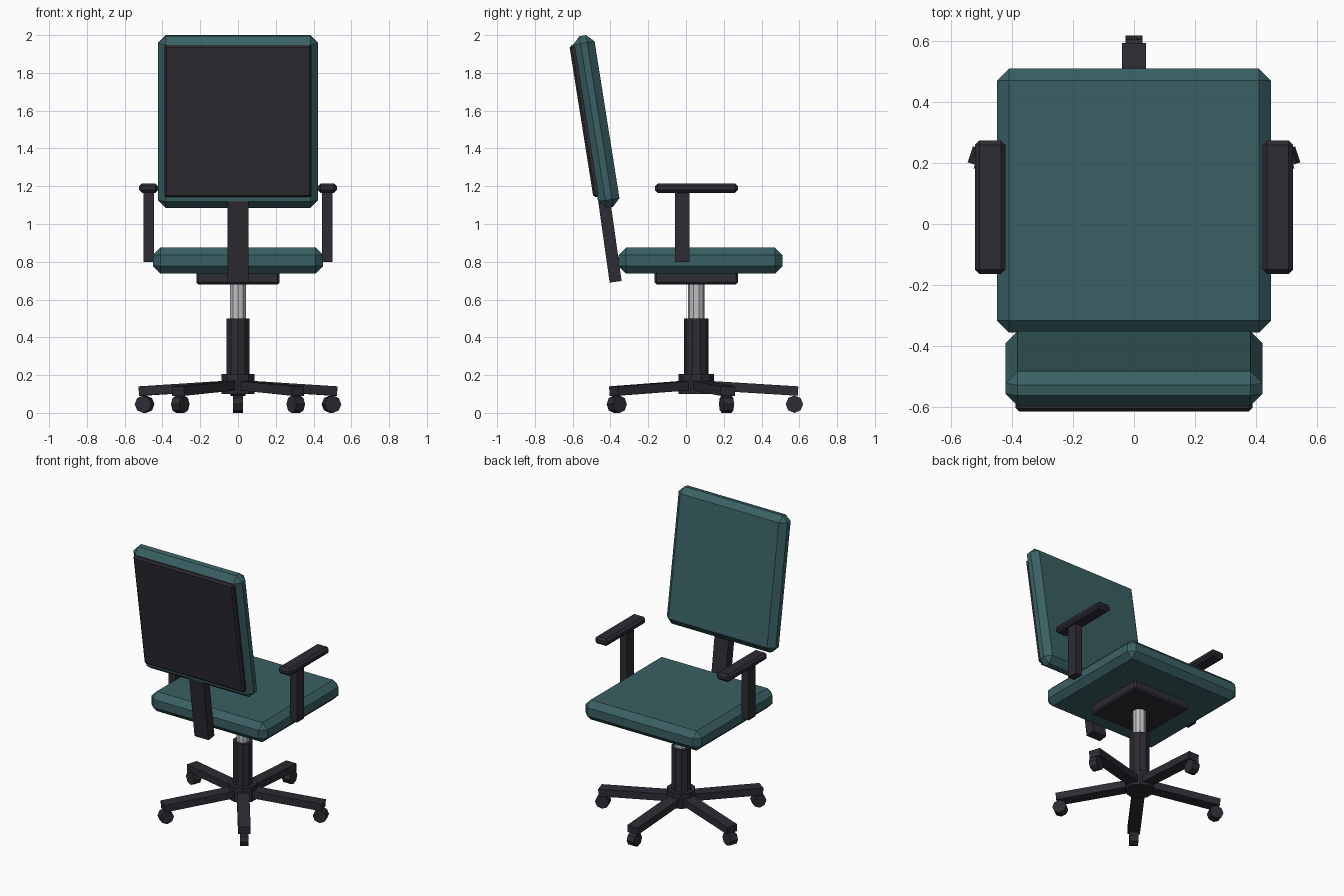
import bpy, math
from mathutils import Matrix

cube = bpy.data.objects.get("Cube")
if cube:
    bpy.data.objects.remove(cube, do_unlink=True)


def material(name, color):
    mat = bpy.data.materials.new(name)
    mat.use_nodes = True
    rgba = (*color, 1)
    mat.diffuse_color = rgba
    mat.node_tree.nodes["Principled BSDF"].inputs["Base Color"].default_value = rgba
    return mat


TEAL = material("teal fabric", (0.042, 0.118, 0.126))
DARK = material("dark plastic", (0.027, 0.025, 0.033))
STEEL = material("light steel", (0.52, 0.52, 0.54))


def finish(name, mat, bevel=0):
    ob = bpy.context.object
    ob.name = ob.data.name = name
    ob.data.materials.append(mat)
    if bevel:
        mod = ob.modifiers.new("chamfer", "BEVEL")
        mod.width = bevel
        mod.segments = 1
    return ob


def box(name, mat, center, size, bevel=0, tilt=0):
    """Box with chamfered edges, leaning about x by tilt."""
    bpy.ops.mesh.primitive_cube_add(size=1)
    ob = finish(name, mat, bevel)
    ob.data.transform(Matrix.Diagonal((*size, 1)))
    ob.location = center
    ob.rotation_euler.x = tilt
    return ob


def column(name, mat, radius, bottom, top):
    bpy.ops.mesh.primitive_cylinder_add(
        vertices=10, radius=radius, depth=top - bottom,
        location=(0, AXIS_Y, (bottom + top) / 2))
    return finish(name, mat)


AXIS_Y = 0.054           # the swivel axis
LEAN = math.radians(9)   # backrest recline

# Seat and its mounting plate
box("seat_cushion", TEAL, (0, 0.077, 0.806), (0.902, 0.868, 0.138), 0.04)
box("seat_plate", DARK, (0, AXIS_Y, 0.715), (0.44, 0.44, 0.07), 0.01)

# Backrest: cushion, rear shell and support bar
back = (0, -0.475, 1.543)
box("back_cushion", TEAL, back, (0.846, 0.92, 0.115)[::1] and (0.846, 0.115, 0.92), 0.04, LEAN)
offset = 0.055
box("back_shell", DARK,
    (0, back[1] - offset * math.cos(LEAN), back[2] - offset * math.sin(LEAN) + 0.012),
    (0.78, 0.05, 0.815), 0.012, LEAN)
box("back_support", DARK, (0, -0.415, 0.996), (0.11, 0.064, 0.61), 0, math.radians(8))

# Arms
for side, x in (("left", 0.473), ("right", -0.473)):
    box(side + "_arm_post", DARK, (x, -0.02, 0.99), (0.054, 0.075, 0.38))
    box(side + "_arm_pad", DARK, (x, 0.055, 1.19), (0.1, 0.44, 0.05), 0.015)

# Central column
column("gas_lift", STEEL, 0.044, 0.45, 0.69)
column("lift_sleeve", DARK, 0.065, 0.18, 0.5)
column("base_hub", DARK, 0.093, 0.1, 0.205)

# Five-legged base with castors
for i in range(5):
    turn = math.radians(72 * i)
    out = (-math.sin(turn), math.cos(turn))
    leg = box(f"base_leg_{i + 1}", DARK,
              (out[0] * 0.27, AXIS_Y + out[1] * 0.27, 0.132), (0.08, 0.54, 0.05))
    leg.rotation_euler = (math.radians(-3.5), 0, turn)
    bpy.ops.mesh.primitive_cylinder_add(
        vertices=8, radius=0.046, depth=0.055,
        location=(out[0] * 0.52, AXIS_Y + out[1] * 0.52, 0.046),
        rotation=(0, math.pi / 2, turn))
    finish(f"castor_{i + 1}", DARK)
